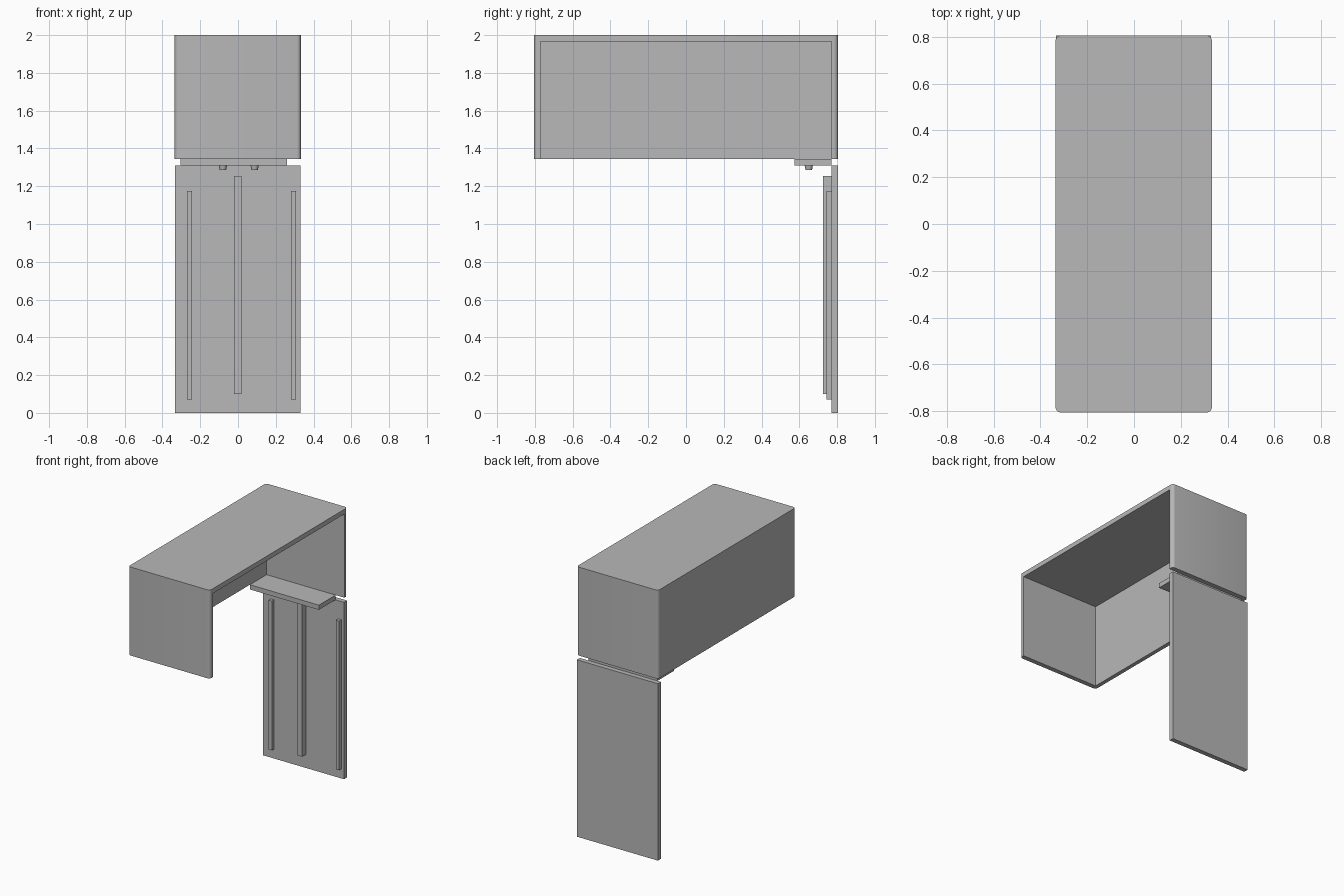
import bpy, bmesh
from mathutils import Matrix, Vector

if "Cube" in bpy.data.objects:
    bpy.data.objects.remove(bpy.data.objects["Cube"], do_unlink=True)

grey = bpy.data.materials.new("plain_grey")
grey.use_nodes = True
COLOUR = (0.48, 0.48, 0.48, 1)
grey.diffuse_color = COLOUR
grey.node_tree.nodes["Principled BSDF"].inputs["Base Color"].default_value = COLOUR


def add_object(name, bm):
    mesh = bpy.data.meshes.new(name)
    bm.to_mesh(mesh)
    bm.free()
    mesh.materials.append(grey)
    obj = bpy.data.objects.new(name, mesh)
    bpy.context.collection.objects.link(obj)
    return obj


def box(name, x, y, z, round_corners=0):
    """Box from (min, max) ranges, optionally with rounded vertical edges."""
    bm = bmesh.new()
    size = Vector((x[1] - x[0], y[1] - y[0], z[1] - z[0]))
    mid = Vector((sum(x), sum(y), sum(z))) / 2
    bmesh.ops.create_cube(bm, size=1, matrix=Matrix.Translation(mid) @ Matrix.Diagonal((*size, 1)))
    if round_corners:
        upright = [e for e in bm.edges if abs(e.verts[0].co.z - e.verts[1].co.z) > 0.01]
        bmesh.ops.bevel(bm, geom=upright, offset=round_corners, segments=5,
                        profile=0.5, affect='EDGES')
    return add_object(name, bm)


def select_only(obj):
    bpy.ops.object.select_all(action='DESELECT')
    obj.select_set(True)
    bpy.context.view_layer.objects.active = obj


# Upper shell: rounded box hollowed out, open below and along one long side
shell = box("upper_shell", (-0.335, 0.333), (-0.805, 0.805), (1.345, 2.0), 0.022)
cutter = box("shell_cutter", (-0.305, 0.6), (-0.77, 0.77), (1.1, 1.965))
cutter.hide_render = True
cut = shell.modifiers.new("hollow", 'BOOLEAN')
cut.operation = 'DIFFERENCE'
cut.solver = 'EXACT'
cut.object = cutter
select_only(shell)
bpy.ops.object.modifier_apply(modifier=cut.name)
bpy.data.objects.remove(cutter, do_unlink=True)
bpy.ops.object.shade_smooth_by_angle()

# Standing back panel with its three ribs
box("back_panel", (-0.333, 0.33), (0.77, 0.805), (0.0, 1.31))
box("centre_rib", (-0.02, 0.018), (0.725, 0.77), (0.1, 1.255))
for name, x in (("right_rib", -0.27), ("left_rib", 0.28)):
    box(name, (x, x + 0.027), (0.745, 0.77), (0.07, 1.175))

# Small shelf between the shell and the panel
box("shelf", (-0.305, 0.26), (0.575, 0.77), (1.31, 1.345))

# Tapered pegs under the shelf
for name, x in (("right_peg", -0.08), ("left_peg", 0.088)):
    bm = bmesh.new()
    bmesh.ops.create_cone(bm, cap_ends=True, segments=20, radius1=0.017, radius2=0.022,
                          depth=0.026, matrix=Matrix.Translation((x, 0.65, 1.298)))
    select_only(add_object(name, bm))
    bpy.ops.object.shade_smooth_by_angle()
